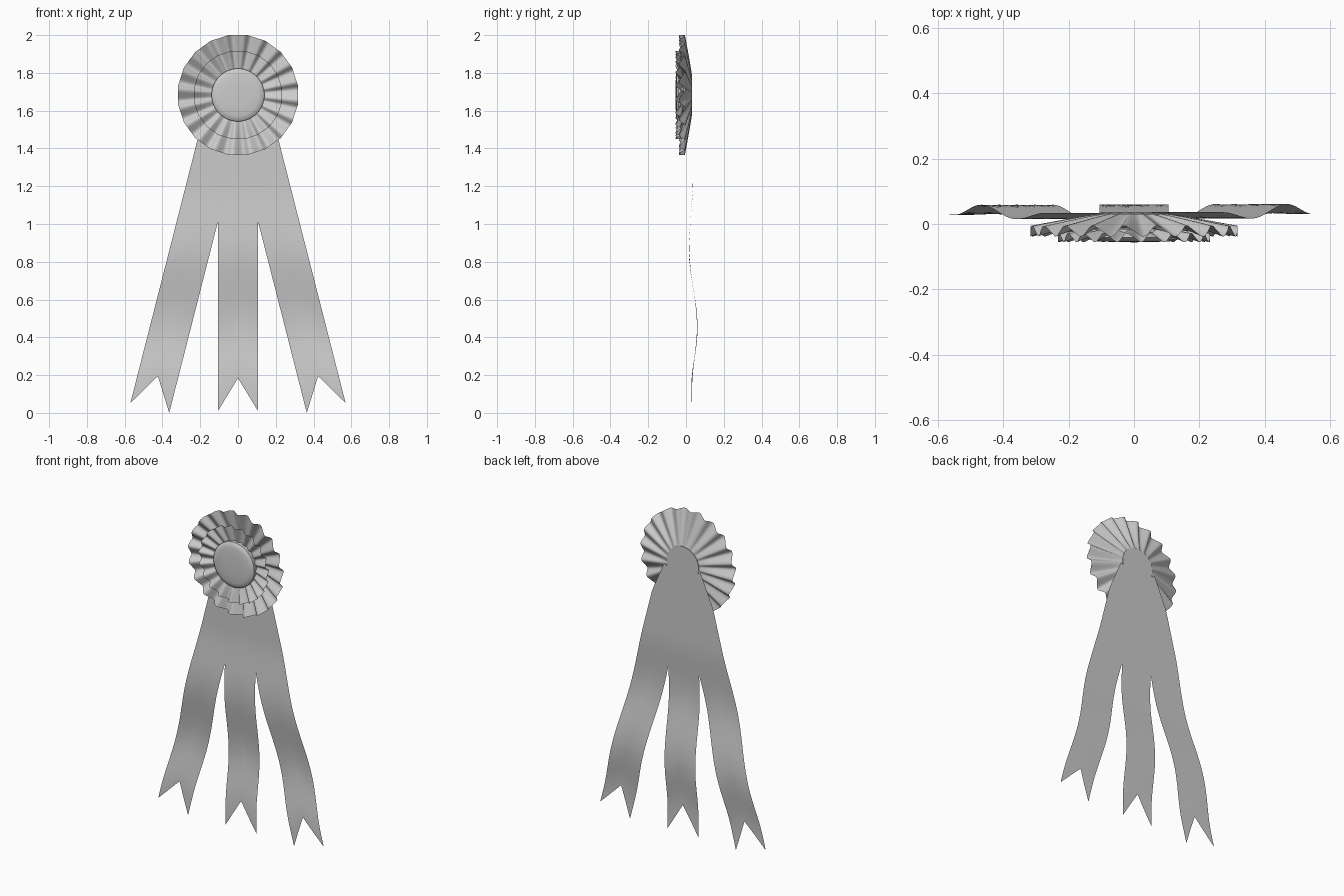
import bpy, bmesh
from math import sin, cos, pi, radians, asin

cube = bpy.data.objects.get("Cube")
if cube:
    bpy.data.objects.remove(cube, do_unlink=True)

grey = bpy.data.materials.new("satin grey")
grey.use_nodes = True
colour = (0.6, 0.6, 0.6, 1)
grey.diffuse_color = colour
grey.node_tree.nodes["Principled BSDF"].inputs["Base Color"].default_value = colour

CENTRE_Z = 1.683


def sheet(name, rows, cols, point, closed=False, angle=50):
    """Grid of quads from point(i, j); closed joins the last column to the first."""
    bm = bmesh.new()
    grid = [[bm.verts.new(point(i, j)) for j in range(cols)] for i in range(rows)]
    for a, b in zip(grid, grid[1:]):
        for j in range(cols if closed else cols - 1):
            k = (j + 1) % cols
            bm.faces.new((a[j], a[k], b[k], b[j]))
    bmesh.ops.remove_doubles(bm, verts=bm.verts, dist=1e-5)
    mesh = bpy.data.meshes.new(name)
    bm.to_mesh(mesh)
    bm.free()
    obj = bpy.data.objects.new(name, mesh)
    bpy.context.collection.objects.link(obj)
    mesh.materials.append(grey)
    bpy.ops.object.select_all(action='DESELECT')
    obj.select_set(True)
    bpy.context.view_layer.objects.active = obj
    bpy.ops.object.shade_smooth_by_angle(angle=radians(angle))
    return obj


def pleated_ring(name, r_in, r_out, y_in, y_out, depth, pleats=20, steps=8, rows=7):
    """Fan of pleats that deepen towards the rim."""
    def point(i, j):
        t = i / (rows - 1)
        phase = 2 * pi * j / steps
        a = 2 * pi * j / (pleats * steps) + pi / pleats
        # leaning, softly pointed wave
        wave = 0.8 * asin(0.97 * sin(phase + 0.45 * sin(phase))) / (pi / 2) + 0.2 * sin(phase)
        # straight rim between neighbouring pleats
        off = (j % steps) / steps * 2 - 1
        chord = cos(pi / pleats) / cos(off * pi / pleats)
        r = (r_in + (r_out - r_in) * t) * (1 + (chord - 1) * t)
        y = y_in + (y_out - y_in) * t + depth * wave * t ** 0.8
        return (r * sin(a), y, CENTRE_Z + r * cos(a))
    return sheet(name, rows, pleats * steps, point, closed=True, angle=75)


def lathe(name, profile, sides=48):
    """Turn (radius, y) pairs about the rosette axis."""
    def point(i, j):
        r, y = profile[i]
        a = 2 * pi * j / sides
        return (r * sin(a), y, CENTRE_Z + r * cos(a))
    return sheet(name, len(profile), sides, point, closed=True)


# Rosette
pleated_ring("outer_pleats", 0.10, 0.321, 0.032, -0.022, 0.022)
pleated_ring("inner_pleats", 0.10, 0.236, -0.012, -0.042, 0.018)
lathe("centre_button", [(0, -0.056), (0.06, -0.055), (0.11, -0.053), (0.13, -0.049),
                        (0.14, -0.041), (0.14, -0.015), (0, -0.015)])
lathe("back_disc", [(0, 0.033), (0.11, 0.033), (0.11, 0.026), (0, 0.026)])

# Ribbon sway: (height, depth) stations, eased between
SWAY = [(-0.1, 0.030), (0.13, 0.028), (0.45, 0.059), (0.87, 0.015), (1.22, 0.034), (2, 0.034)]


def sway(z):
    for (z0, y0), (z1, y1) in zip(SWAY, SWAY[1:]):
        if z <= z1:
            t = (z - z0) / (z1 - z0)
            return y0 + (y1 - y0) * (1 - cos(pi * t)) / 2
    return SWAY[-1][1]


def ribbon(name, foot_x, foot_z, lean, length, lift, rows=60, cols=5, half=0.106):
    """Swallow-tailed strip rising from its foot at a lean."""
    def point(i, j):
        u = 2 * j / (cols - 1) - 1
        start = 0.174 * (1 - abs(u))
        s = start + (length - start) * i / (rows - 1)
        x = foot_x + s * sin(lean) + u * half * cos(lean)
        z = foot_z + s * cos(lean) - u * half * sin(lean)
        # gather the strips together behind the rosette
        limit = 0.22 - 0.43 * (z - 1.44)
        if z > 1.44:
            x = max(-limit, min(limit, x))
        return (x, sway(z) + lift, z)
    return sheet(name, rows, cols, point)


LEAN = radians(14.3)
ribbon("middle_ribbon", 0, 0.01, 0, 1.66, 0.001)
ribbon("left_ribbon", 0.467, 0.026, -LEAN, 1.66, 0.002)
ribbon("right_ribbon", -0.467, 0.026, LEAN, 1.66, 0)
